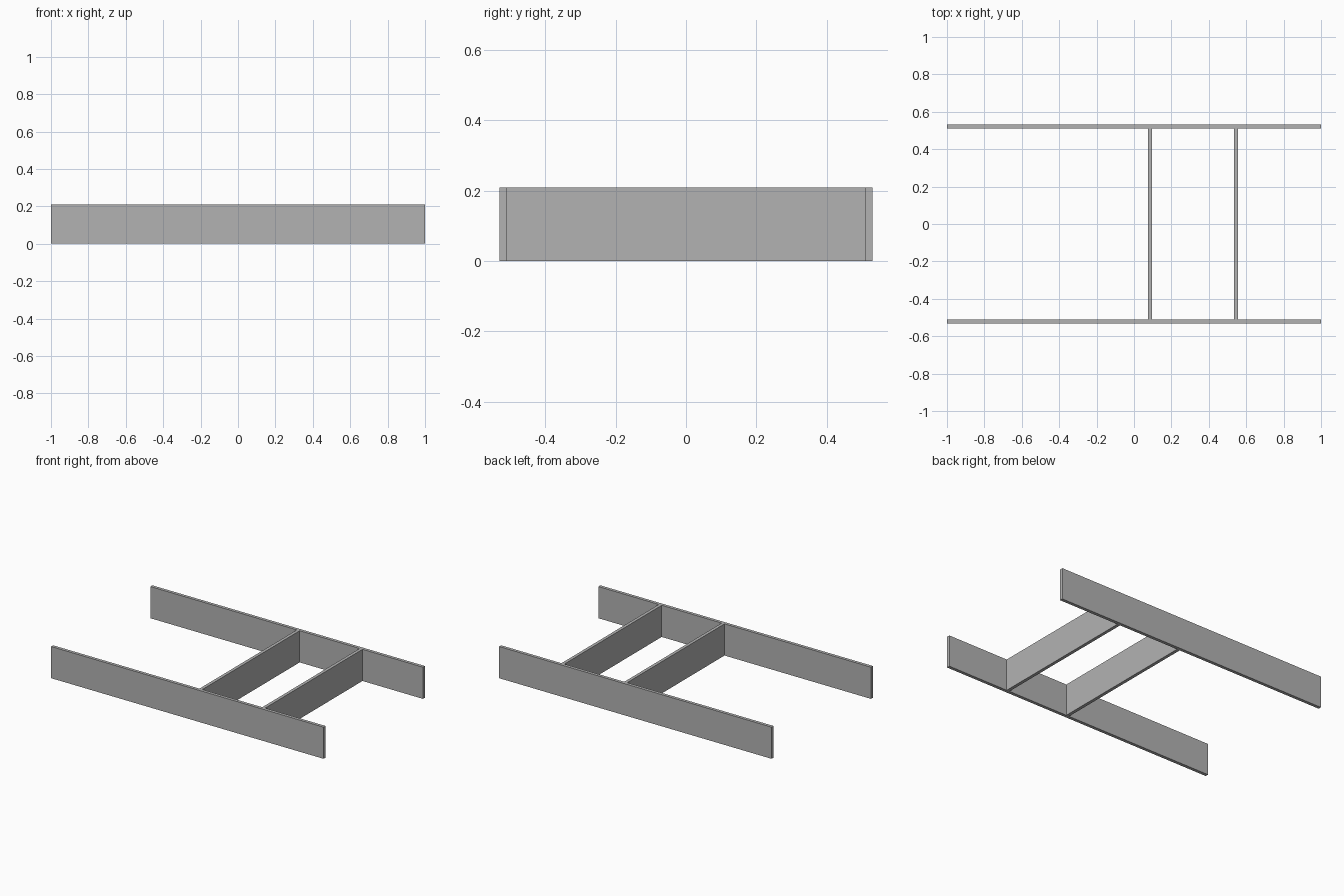
import bpy

# Remove the default object
cube = bpy.data.objects.get("Cube")
if cube:
    bpy.data.objects.remove(cube, do_unlink=True)

# Single flat grey for every board
grey = bpy.data.materials.new("grey")
grey.use_nodes = True
colour = (0.45, 0.45, 0.45, 1.0)
grey.diffuse_color = colour
grey.node_tree.nodes["Principled BSDF"].inputs["Base Color"].default_value = colour

LENGTH, DEPTH, HEIGHT, THICK = 2.0, 1.062, 0.21, 0.021


def board(name, x, y, size_x, size_y):
    """Upright board standing on the ground, centred at x, y."""
    bpy.ops.mesh.primitive_cube_add(size=1, location=(x, y, HEIGHT / 2))
    obj = bpy.context.object
    obj.name = name
    obj.scale = (size_x, size_y, HEIGHT)
    bpy.ops.object.transform_apply(location=False, rotation=False, scale=True)
    obj.data.materials.append(grey)


# Long side rails
for name, side in (("front_rail", -1), ("back_rail", 1)):
    board(name, 0, side * (DEPTH - THICK) / 2, LENGTH, THICK)

# Cross boards fitted between the rails
for name, x in (("middle_cross_board", 0.085), ("left_cross_board", 0.546)):
    board(name, x, 0, THICK, DEPTH - 2 * THICK)
